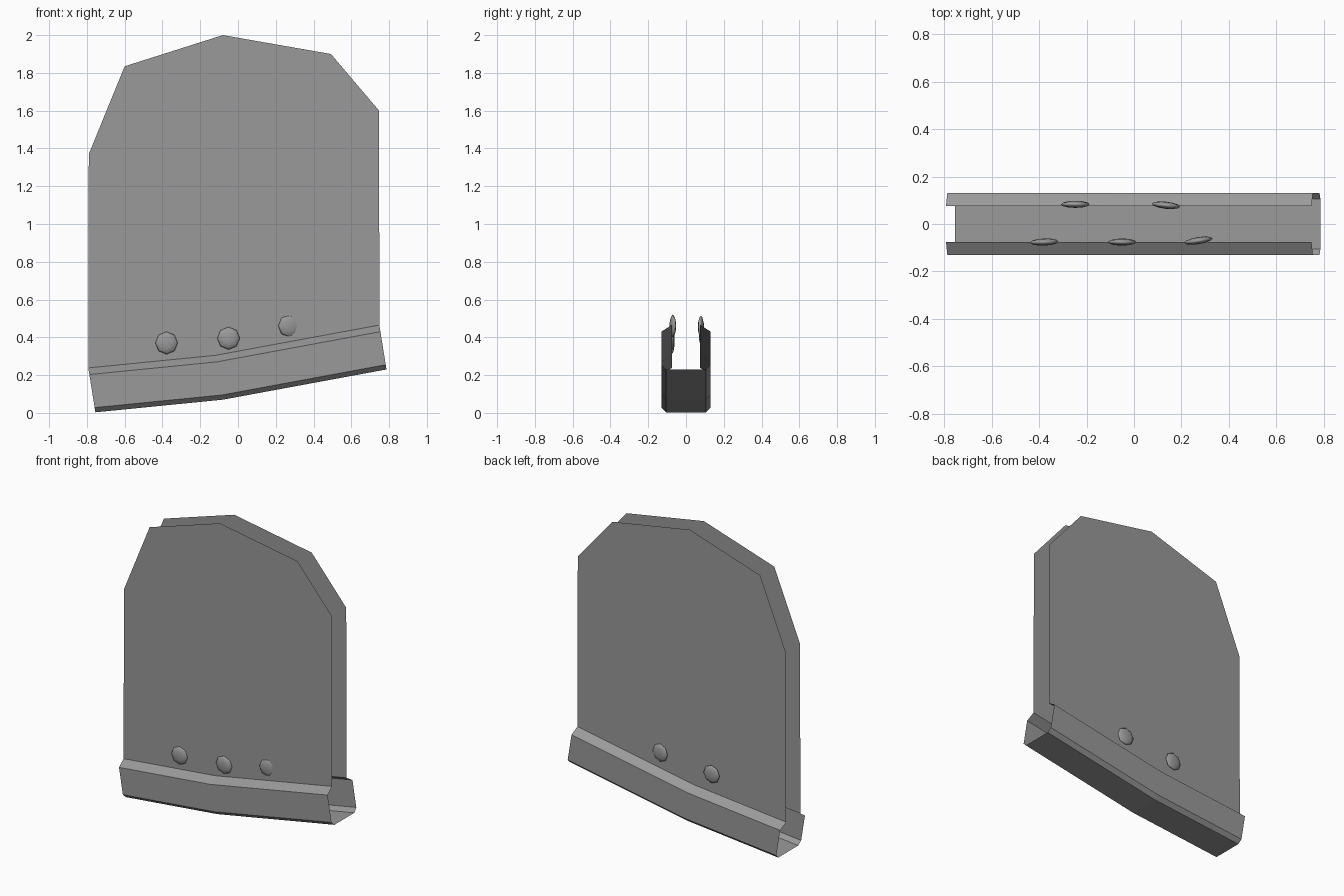
import bpy, bmesh, math
from mathutils import Matrix

cube = bpy.data.objects.get("Cube")
if cube:
    bpy.data.objects.remove(cube)

metal = bpy.data.materials.new("grey_metal")
metal.use_nodes = True
grey = (0.32, 0.32, 0.32, 1)
metal.diffuse_color = grey
metal.node_tree.nodes["Principled BSDF"].inputs["Base Color"].default_value = grey


def add_object(name, bm, smooth=False):
    mesh = bpy.data.meshes.new(name)
    bm.to_mesh(mesh)
    bm.free()
    mesh.materials.append(metal)
    for face in mesh.polygons:
        face.use_smooth = smooth
    obj = bpy.data.objects.new(name, mesh)
    bpy.context.collection.objects.link(obj)
    return obj


# Bent channel: half profile (y, height) mirrored, swept along three stations
half = [(0.105, 0), (0.131, 0.025), (0.131, 0.2), (0.075, 0.235)]
profile = [(-y, h) for y, h in reversed(half)] + half
stations = [(-0.755, 0.003), (-0.08, 0.07), (0.786, 0.23)]
LEAN = -0.16

bm = bmesh.new()
rows = [[bm.verts.new((x + LEAN * h, y, z + h)) for y, h in profile]
        for x, z in stations]
for a, b in zip(rows, rows[1:]):
    for i in range(len(profile) - 1):
        bm.faces.new((a[i], a[i + 1], b[i + 1], b[i]))
bm.normal_update()
base = min(bm.faces, key=lambda f: abs(f.calc_center_median().y) + f.calc_center_median().z)
if base.normal.z > 0:
    bmesh.ops.reverse_faces(bm, faces=bm.faces[:])
add_object("bottom_channel", bm)

# Two thin plates rising from the channel lips
top = half[-1][1]
foot = [(x + LEAN * top, z + top) for x, z in stations]
crown = [(0.747, 1.6), (0.492, 1.9), (-0.08, 2.0), (-0.6, 1.835), (-0.79, 1.37)]
for name, y in (("front_plate", -0.075), ("back_plate", 0.075)):
    bm = bmesh.new()
    face = bm.faces.new([bm.verts.new((x, y, z)) for x, z in foot + crown])
    face.normal_update()
    if face.normal.y * y < 0:
        face.normal_flip()
    add_object(name, bm)

# Flattened rivets, slightly turned: x, y, z, turn in degrees
rivets = {
    "front_rivet_1": (-0.378, -0.076, 0.37, 2),
    "front_rivet_2": (-0.05, -0.076, 0.395, 0),
    "front_rivet_3": (0.272, -0.07, 0.46, 9),
    "back_rivet_1": (-0.247, 0.083, 0.415, 0),
    "back_rivet_2": (0.135, 0.079, 0.455, -6),
}
for name, (x, y, z, turn) in rivets.items():
    bm = bmesh.new()
    bmesh.ops.create_uvsphere(bm, u_segments=8, v_segments=6, radius=0.06)
    bm.transform(Matrix.Translation((x, y, z))
                 @ Matrix.Rotation(math.radians(turn), 4, "Z")
                 @ Matrix.Diagonal((1, 0.25, 1, 1))
                 @ Matrix.Rotation(math.pi / 2, 4, "X"))
    add_object(name, bm, smooth=True)
